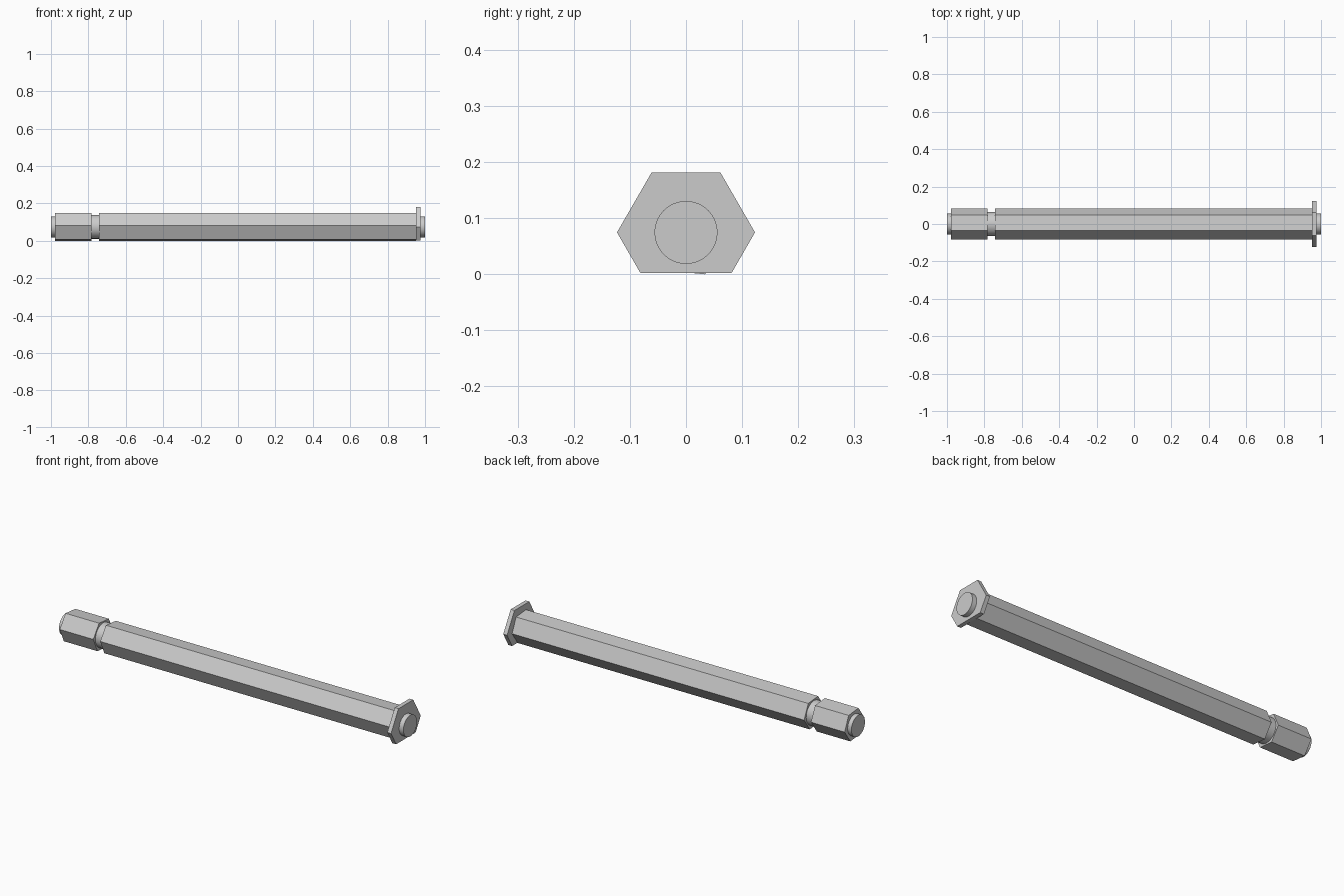
import bpy, bmesh
from math import cos, sin, radians, tau
from mathutils import Vector

cube = bpy.data.objects.get("Cube")
if cube:
    bpy.data.objects.remove(cube, do_unlink=True)

AXIS_Z = 0.0745

steel = bpy.data.materials.new("plain_grey")
steel.use_nodes = True
steel.diffuse_color = (0.6, 0.6, 0.6, 1)
steel.node_tree.nodes["Principled BSDF"].inputs["Base Color"].default_value = (0.6, 0.6, 0.6, 1)


def bar(name, x0, x1, radius, sides, turn=0.0, floor=None):
    """Prism along x; floor cuts a flat along the underside."""
    bm = bmesh.new()
    ring = [bm.verts.new((x0, radius * cos(a), AXIS_Z + radius * sin(a)))
            for a in (radians(turn) + tau * i / sides for i in range(sides))]
    face = bm.faces.new(ring)
    ext = bmesh.ops.extrude_face_region(bm, geom=[face], use_keep_orig=True)
    moved = [g for g in ext["geom"] if isinstance(g, bmesh.types.BMVert)]
    bmesh.ops.translate(bm, verts=moved, vec=Vector((x1 - x0, 0, 0)))
    if floor is not None:
        geom = bm.verts[:] + bm.edges[:] + bm.faces[:]
        bmesh.ops.bisect_plane(bm, geom=geom, plane_co=(0, 0, floor),
                               plane_no=(0, 0, 1), clear_inner=True)
        bmesh.ops.holes_fill(bm, edges=[e for e in bm.edges if e.is_boundary])
    bmesh.ops.recalc_face_normals(bm, faces=bm.faces[:])
    mesh = bpy.data.meshes.new(name)
    bm.to_mesh(mesh)
    bm.free()
    mesh.materials.append(steel)
    obj = bpy.data.objects.new(name, mesh)
    bpy.context.collection.objects.link(obj)
    if sides > 6:
        bpy.ops.object.select_all(action="DESELECT")
        obj.select_set(True)
        bpy.context.view_layer.objects.active = obj
        bpy.ops.object.shade_smooth_by_angle(angle=radians(30))
    return obj


# Hexagonal shaft, turned slightly about its axis, split by a ring groove
HEX_R, TURN = 0.082, -5.5
bar("shaft_end", -0.978, -0.783, HEX_R, 6, TURN)
bar("shaft_body", -0.743, 0.953, HEX_R, 6, TURN)
bar("groove_core", -0.783, -0.743, 0.064, 64)

# Flat-bottomed hexagonal flange
bar("flange", 0.953, 0.975, 0.123, 6, 0, floor=0.002)

# Round journals at both ends
bar("right_journal", -1.0, -0.978, 0.056, 64)
bar("left_journal", 0.975, 1.0, 0.056, 64)
